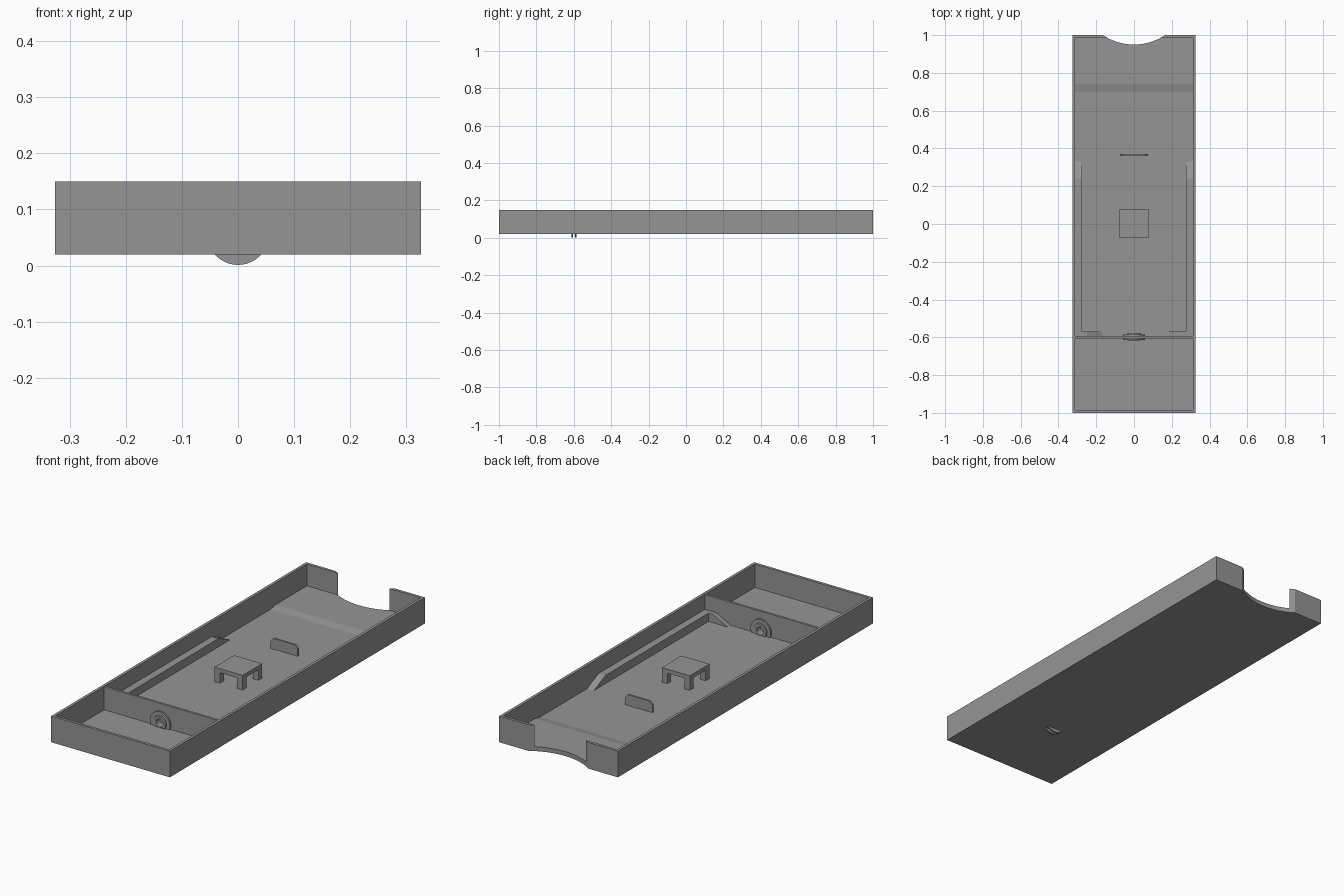
import bpy, bmesh, math
from mathutils import Vector

if "Cube" in bpy.data.objects:
    bpy.data.objects.remove(bpy.data.objects["Cube"])

grey = bpy.data.materials.new("plastic_grey")
grey.diffuse_color = (0.30, 0.30, 0.30, 1)
grey.use_nodes = True
grey.node_tree.nodes["Principled BSDF"].inputs["Base Color"].default_value = grey.diffuse_color

W, WALL, TOP, BASE = 0.326, 0.014, 0.15, 0.02
FLOOR, REAR_FLOOR = 0.034, 0.042
RING_Y, RING_Z = -0.599, 0.056


def finish(name, bm):
    bmesh.ops.recalc_face_normals(bm, faces=bm.faces)
    me = bpy.data.meshes.new(name)
    bm.to_mesh(me)
    bm.free()
    me.materials.append(grey)
    ob = bpy.data.objects.new(name, me)
    bpy.context.collection.objects.link(ob)
    return ob


def prism(name, pts, axis, a, b):
    """Extrude a 2D profile along an axis from a to b."""
    def place(p, t):
        return {"x": (t, p[0], p[1]), "y": (p[0], t, p[1]), "z": (p[0], p[1], t)}[axis]
    bm = bmesh.new()
    lo = [bm.verts.new(place(p, a)) for p in pts]
    hi = [bm.verts.new(place(p, b)) for p in pts]
    bm.faces.new(lo)
    bm.faces.new(hi[::-1])
    n = len(pts)
    for i in range(n):
        j = (i + 1) % n
        bm.faces.new((lo[i], lo[j], hi[j], hi[i]))
    return finish(name, bm)


def box(name, x0, x1, y0, y1, z0, z1):
    return prism(name, [(x0, y0), (x1, y0), (x1, y1), (x0, y1)], "z", z0, z1)


def circle(cx, cy, r, n):
    return [(cx + r * math.cos(2 * math.pi * i / n),
             cy + r * math.sin(2 * math.pi * i / n)) for i in range(n)]


def cut(ob, cutter):
    m = ob.modifiers.new("cut", "BOOLEAN")
    m.operation, m.solver, m.object = "DIFFERENCE", "EXACT", cutter
    cutter.hide_render = True
    cutter.hide_set(True)


# Open tray: stepped inside floor and a curved finger notch at the rear
tray = box("tray", -W, W, -1, 1, BASE, TOP)
inner = [(-1 + WALL, FLOOR), (0.70, FLOOR), (0.74, REAR_FLOOR),
         (1 - WALL, REAR_FLOOR), (1 - WALL, 0.3), (-1 + WALL, 0.3)]
cut(tray, prism("cavity_cutter", inner, "x", -W + WALL, W - WALL))
cut(tray, prism("notch_cutter", circle(0, 1.247, 0.297, 96), "z", -0.1, 0.4))

# Cross wall with a round hole for the grommet
divider = box("divider", -W + WALL, W - WALL, RING_Y - 0.006, RING_Y + 0.006,
              FLOOR - 0.002, TOP - 0.002)
cut(divider, prism("hole_cutter", circle(0, RING_Z, 0.021, 32), "y", -0.7, -0.5))

# Grommet: lathed section of two stepped flanges joined by a neck
half = [(0.020, 0.018), (0.034, 0.018), (0.036, 0.014),
        (0.055, 0.014), (0.055, 0.006), (0.030, 0.006)]
section = half + [(r, -y) for r, y in half[::-1]]
bm = bmesh.new()
N = 40
rows = []
for i in range(N):
    a = 2 * math.pi * i / N
    rows.append([bm.verts.new((r * math.sin(a), RING_Y + y, RING_Z - r * math.cos(a)))
                 for r, y in section])
for i in range(N):
    p, q = rows[i], rows[(i + 1) % N]
    for k in range(len(section)):
        m = (k + 1) % len(section)
        bm.faces.new((p[k], p[m], q[m], q[k]))
grommet = finish("grommet", bm)
bpy.context.view_layer.objects.active = grommet
grommet.select_set(True)
bpy.ops.object.shade_smooth_by_angle(angle=math.radians(30))

# Side ledges with ramped ends, turning the corner along the cross wall
LEDGE, low = 0.075, FLOOR - 0.002
for s, side in ((-1, "left"), (1, "right")):
    prism(side + "_ledge", [(-0.594, low), (0.33, low), (0.33, FLOOR),
                            (0.24, LEDGE), (-0.594, LEDGE)],
          "x", s * 0.275, s * (W - WALL + 0.001))
    prism(side + "_ledge_return", [(s * 0.275, low), (s * 0.17, low), (s * 0.17, FLOOR),
                                   (s * 0.25, LEDGE), (s * 0.275, LEDGE)],
          "y", -0.594, -0.57)

# Small table with four square legs
T, Y0, Y1, LEG = 0.077, -0.074, 0.08, 0.03
box("table_top", -T, T, Y0, Y1, 0.086, 0.106)
for x in (-T, T - LEG):
    for y in (Y0, Y1 - LEG):
        box("table_leg", x, x + LEG, y, y + LEG, low, 0.087)

# Upright tab with clipped top corners
prism("tab", [(-0.075, low), (0.075, low), (0.075, 0.072), (0.06, 0.087),
              (-0.06, 0.087), (-0.075, 0.072)], "y", 0.361, 0.371)
